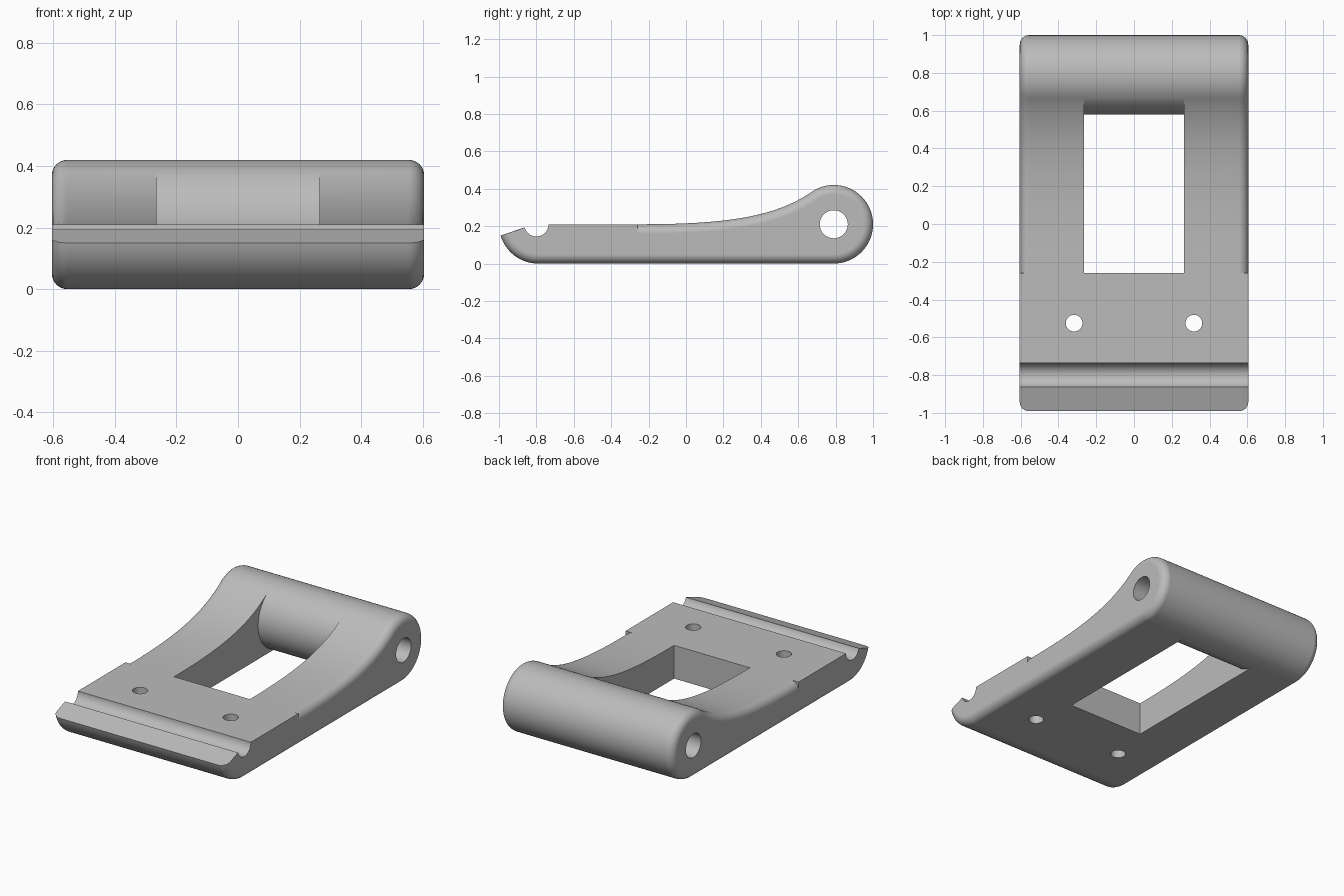
import bpy, bmesh
from math import sin, cos, radians, pi
from mathutils import Vector

cube = bpy.data.objects.get("Cube")
if cube:
    bpy.data.objects.remove(cube, do_unlink=True)

HALF = 0.605       # half width
FILLET = 0.05      # rounding of the side edges
R = 0.21           # radius of barrel and nose
BARREL = Vector((0.79, R))
NOSE = Vector((-0.79, R))
SLOT = Vector((-0.8, R))
STEP = -0.26       # where the rounded top edge stops


def arc(centre, radius, start, end, count):
    """Points and outward directions along an arc in the (y, z) plane."""
    result = []
    for i in range(count + 1):
        a = radians(start + (end - start) * i / count)
        d = Vector((cos(a), sin(a)))
        result.append((centre + d * radius, d))
    return result


def sweep(t):
    """Concave top curve with its normal."""
    p = [Vector(v) for v in ((STEP, R), (0.2, R), (0.47, 0.245), (0.67, 0.382))]
    s = 1 - t
    point = s**3 * p[0] + 3 * s * s * t * p[1] + 3 * s * t * t * p[2] + t**3 * p[3]
    d = s * s * (p[1] - p[0]) + 2 * s * t * (p[2] - p[1]) + t * t * (p[3] - p[2])
    return point, Vector((-d.y, d.x)).normalized()


def loft(name, sections):
    """Skin a row of (x, outline) sections and cap both ends."""
    bm = bmesh.new()
    rings = [[bm.verts.new((x, p.x, p.y)) for p in pts] for x, pts in sections]
    for a, b in zip(rings, rings[1:]):
        for i in range(len(a)):
            j = (i + 1) % len(a)
            bm.faces.new((a[i], a[j], b[j], b[i]))
    bm.faces.new(rings[0])
    bm.faces.new(rings[-1])
    bmesh.ops.remove_doubles(bm, verts=bm.verts, dist=1e-5)
    bmesh.ops.recalc_face_normals(bm, faces=bm.faces)
    mesh = bpy.data.meshes.new(name)
    bm.to_mesh(mesh)
    bm.free()
    obj = bpy.data.objects.new(name, mesh)
    bpy.context.collection.objects.link(obj)
    return obj


# Side outline; a zero direction leaves that edge sharp
still = Vector((0, 0))
outline = arc(NOSE, R, 196.6, 270, 20)
outline += arc(BARREL, R, 270, 484.8, 56)
outline += [sweep(1 - i / 32) for i in range(1, 33)]
outline.append((Vector((STEP, R)), still))
outline += [(p, still) for p, d in arc(SLOT, 0.065, 360, 195, 24)]

# Body with rounded sides
steps = [(HALF - FILLET + FILLET * sin(a), FILLET * (1 - cos(a)))
         for a in (pi / 2 * k / 8 for k in range(9))]
profile = [(-x, d) for x, d in reversed(steps)] + steps
body = loft("bracket_body", [(x, [p - n * d for p, n in outline]) for x, d in profile])

# Window cutter, which leaves the barrel standing
window = [Vector(v) for v in ((0.66, 0.6), (STEP, 0.6), (STEP, -0.1), (0.75, -0.1))]
window += [p for p, d in arc(BARREL, R + 0.0005, 262, 122, 40)]
cutters = [loft("window_cutter", [(-0.265, window), (0.265, window)])]


def drill(name, location, radius, depth, rotation=(0, 0, 0)):
    bpy.ops.mesh.primitive_cylinder_add(vertices=48, radius=radius, depth=depth,
                                        location=location, rotation=rotation)
    bpy.context.object.name = name
    cutters.append(bpy.context.object)


# Pin hole and two screw holes
drill("pin_cutter", (0, BARREL.x, R), 0.075, 2, (0, pi / 2, 0))
for side in (-1, 1):
    drill("screw_cutter", (side * 0.317, -0.525, 0.1), 0.044, 1)

bpy.ops.object.select_all(action='DESELECT')
bpy.context.view_layer.objects.active = body
body.select_set(True)
for cutter in cutters:
    cutter.hide_render = True
    mod = body.modifiers.new(cutter.name, 'BOOLEAN')
    mod.operation = 'DIFFERENCE'
    mod.solver = 'EXACT'
    mod.object = cutter
    bpy.ops.object.modifier_apply(modifier=mod.name)
for cutter in cutters:
    bpy.data.objects.remove(cutter, do_unlink=True)

# Colour and shading
grey = bpy.data.materials.new("plain_grey")
grey.use_nodes = True
colour = (0.5, 0.5, 0.5, 1)
grey.diffuse_color = colour
grey.node_tree.nodes["Principled BSDF"].inputs["Base Color"].default_value = colour
body.data.materials.clear()
body.data.materials.append(grey)
bpy.ops.object.shade_smooth_by_angle(angle=radians(30))
weighted = body.modifiers.new("even_shading", 'WEIGHTED_NORMAL')
weighted.keep_sharp = True
